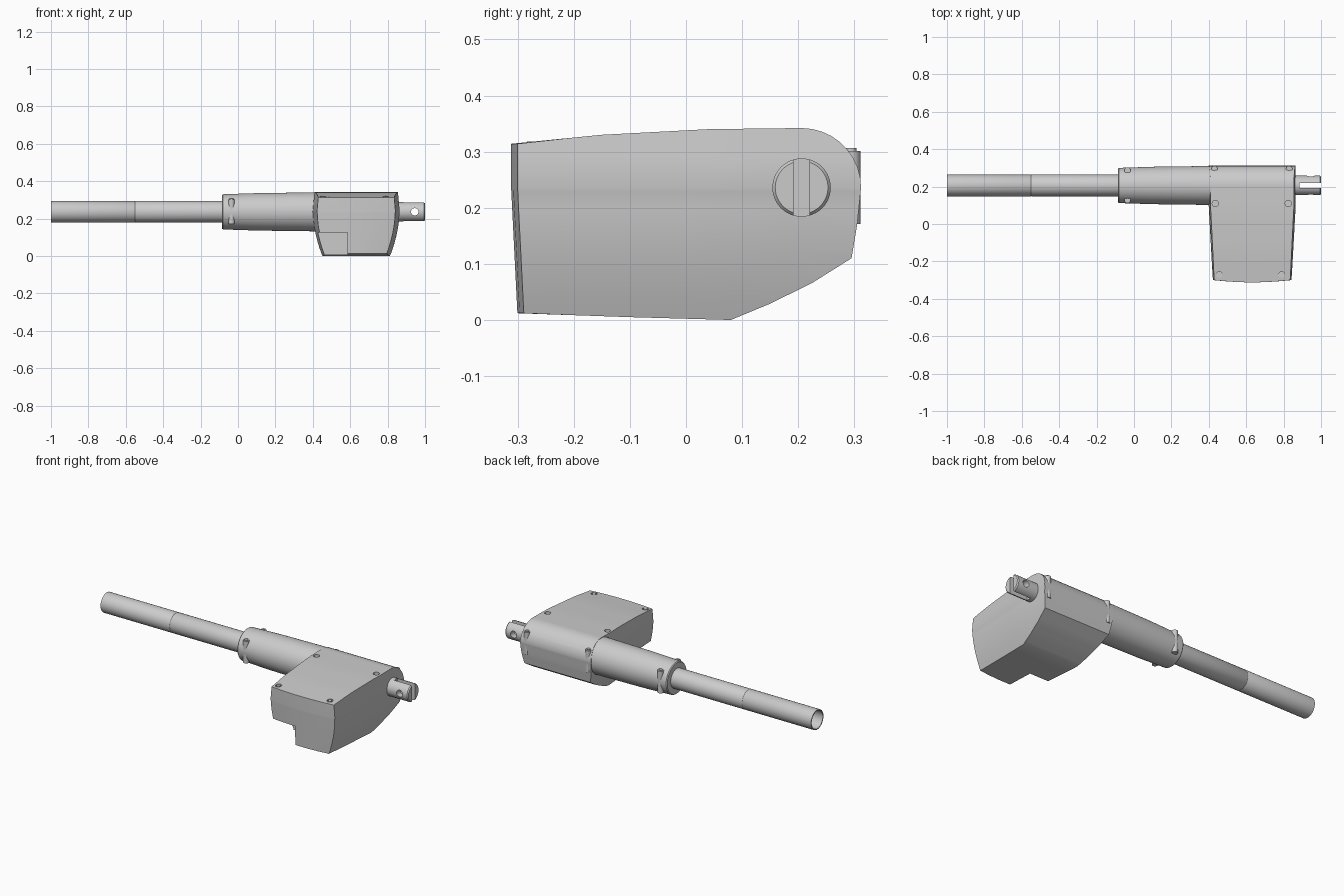
import bpy, bmesh, math
from mathutils import Matrix, Vector

if "Cube" in bpy.data.objects:
    bpy.data.objects.remove(bpy.data.objects["Cube"], do_unlink=True)

AXIS_Y, AXIS_Z = 0.206, 0.236      # centre line of the shaft
SEAM = 0.232                       # height where the two shells meet


def finish(name, bm, angle=35):
    bmesh.ops.recalc_face_normals(bm, faces=bm.faces)
    mesh = bpy.data.meshes.new(name)
    bm.to_mesh(mesh)
    bm.free()
    obj = bpy.data.objects.new(name, mesh)
    bpy.context.collection.objects.link(obj)
    select(obj)
    bpy.ops.object.shade_smooth_by_angle(angle=math.radians(angle))
    return obj


def select(obj):
    bpy.ops.object.select_all(action='DESELECT')
    obj.select_set(True)
    bpy.context.view_layer.objects.active = obj


def lathe(name, profile, steps=48):
    """Revolve (x, radius) points about the shaft axis."""
    bm = bmesh.new()
    verts = [bm.verts.new((x, AXIS_Y, AXIS_Z + r)) for x, r in profile]
    edges = [bm.edges.new(pair) for pair in zip(verts, verts[1:])]
    bmesh.ops.spin(bm, geom=verts + edges, cent=(0, AXIS_Y, AXIS_Z), axis=(1, 0, 0),
                   angle=math.tau, steps=steps)
    bmesh.ops.remove_doubles(bm, verts=bm.verts, dist=1e-4)
    return finish(name, bm)


def cylinder(name, centre, radius, depth, along='Z', sides=20):
    bm = bmesh.new()
    turn = Matrix.Rotation(math.pi / 2, 4, 'X') if along == 'Y' else Matrix()
    bmesh.ops.create_cone(bm, cap_ends=True, segments=sides, radius1=radius, radius2=radius,
                          depth=depth, matrix=Matrix.Translation(centre) @ turn)
    return finish(name, bm)


def box(name, low, high):
    low, high = Vector(low), Vector(high)
    bm = bmesh.new()
    bmesh.ops.create_cube(bm, size=1, matrix=Matrix.Translation((low + high) / 2)
                          @ Matrix.Diagonal((*(high - low), 1)))
    return finish(name, bm)


def cut(obj, cutter):
    mod = obj.modifiers.new("cut", 'BOOLEAN')
    mod.operation, mod.solver, mod.object = 'DIFFERENCE', 'EXACT', cutter
    select(obj)
    bpy.ops.object.modifier_apply(modifier=mod.name)
    bpy.data.objects.remove(cutter, do_unlink=True)


# Hollow output tube, with a fine joint part way along
lathe("output_tube", [(-0.06, 0.052), (-1, 0.052), (-1, 0.058), (-0.552, 0.058),
                      (-0.55, 0.057), (-0.548, 0.058), (-0.06, 0.058)])

# Tapered sleeve around the tube
lathe("sleeve", [(-0.085, 0.05), (-0.085, 0.09), (-0.08, 0.094), (0.1, 0.1),
                 (0.4, 0.104), (0.84, 0.104), (0.84, 0)])

# Gearbox housing: side profile extruded across, then shaped to its tapered sides
arc = [(AXIS_Y + 0.106 * math.sin(a), AXIS_Z + 0.106 * math.cos(a))
       for a in (math.pi / 2 * i / 9 for i in range(10))]
profile = [(-0.312, 0.314), (-0.15, 0.33), (0.04, 0.34)] + arc + [
    (0.305, 0.17), (0.295, 0.11), (0.225, 0.066), (0.15, 0.029), (0.08, 0),
    (-0.1, 0.005), (-0.301, 0.012), (-0.312, SEAM)]

bm = bmesh.new()
face = bm.faces.new([bm.verts.new((-1, y, z)) for y, z in profile])
grown = bmesh.ops.extrude_face_region(bm, geom=[face])["geom"]
bmesh.ops.translate(bm, vec=(2, 0, 0), verts=[g for g in grown if isinstance(g, bmesh.types.BMVert)])
if not face.is_valid or len(bm.faces) < len(profile) + 2:
    bm.faces.new([v for v in bm.verts if v.co.x < 0][:len(profile)])


def slice_across(axis, places):
    for p in places:
        point = Vector((0, 0, 0))
        normal = point.copy()
        point[axis], normal[axis] = p, 1
        bmesh.ops.bisect_plane(bm, geom=bm.verts[:] + bm.edges[:] + bm.faces[:],
                               plane_co=point, plane_no=normal)


slice_across(2, (0.04, 0.08, 0.12, 0.16, 0.2, SEAM - 0.003, SEAM + 0.003, 0.29))
slice_across(1, (-0.2, -0.1, 0, 0.1, 0.2))
slice_across(0, (-0.6, -0.2, 0.2, 0.6))

for v in bm.verts:
    x, y, z = v.co
    below = max(0, (SEAM - z) / SEAM)
    above = max(0, z - SEAM)
    inset = 0.05 * below ** 1.8 + 0.09 * above + 0.055 * max(0, 0.1 - y)
    inset += 0.002 if z < SEAM else 0
    v.co.x = 0.632 + x * (0.233 - inset)
    if y < -0.25:                               # bowed front
        v.co.y += 0.012 * x * x
housing = finish("gearbox_housing", bm)
bevel = housing.modifiers.new("soft_edges", 'BEVEL')
bevel.width, bevel.segments, bevel.angle_limit = 0.008, 2, math.radians(50)
select(housing)
bpy.ops.object.modifier_apply(modifier=bevel.name)

# Notch under the front corner
cut(housing, box("notch_cutter", (0.3, -0.5, -0.1), (0.585, -0.14, 0.125)))

# Sunken screws in the housing lid
for i, (x, y) in enumerate([(0.435, 0.11), (0.825, 0.11), (0.455, -0.272), (0.79, -0.272)]):
    cut(housing, cylinder("screw_cutter", (x, y, 0.345), 0.017, 0.07))
    cylinder(f"lid_screw_{i + 1}", (x, y, 0.308), 0.011, 0.02, sides=12)
select(housing)
bpy.ops.object.shade_smooth_by_angle(angle=math.radians(35))

# Screw bosses along the sleeve
for i, (x, y) in enumerate([(-0.035, 0.286), (0.43, 0.294), (0.83, 0.294), (-0.035, 0.128)]):
    cylinder(f"sleeve_boss_{i + 1}", (x, y, 0.236), 0.017, 0.13)
    cylinder(f"boss_screw_{i + 1}", (x, y, 0.302), 0.01, 0.008, sides=12)

# Slotted rear clevis with a cross pin hole
clevis = lathe("rear_clevis", [(0.82, 0), (0.82, 0.052), (0.994, 0.052),
                               (1, 0.047), (1, 0)])
cut(clevis, box("slot_cutter", (0.885, AXIS_Y - 0.014, 0), (1.1, AXIS_Y + 0.014, 0.5)))
cut(clevis, cylinder("pin_cutter", (0.945, AXIS_Y, AXIS_Z), 0.02, 0.3, along='Y'))
select(clevis)
bpy.ops.object.shade_smooth_by_angle(angle=math.radians(35))
